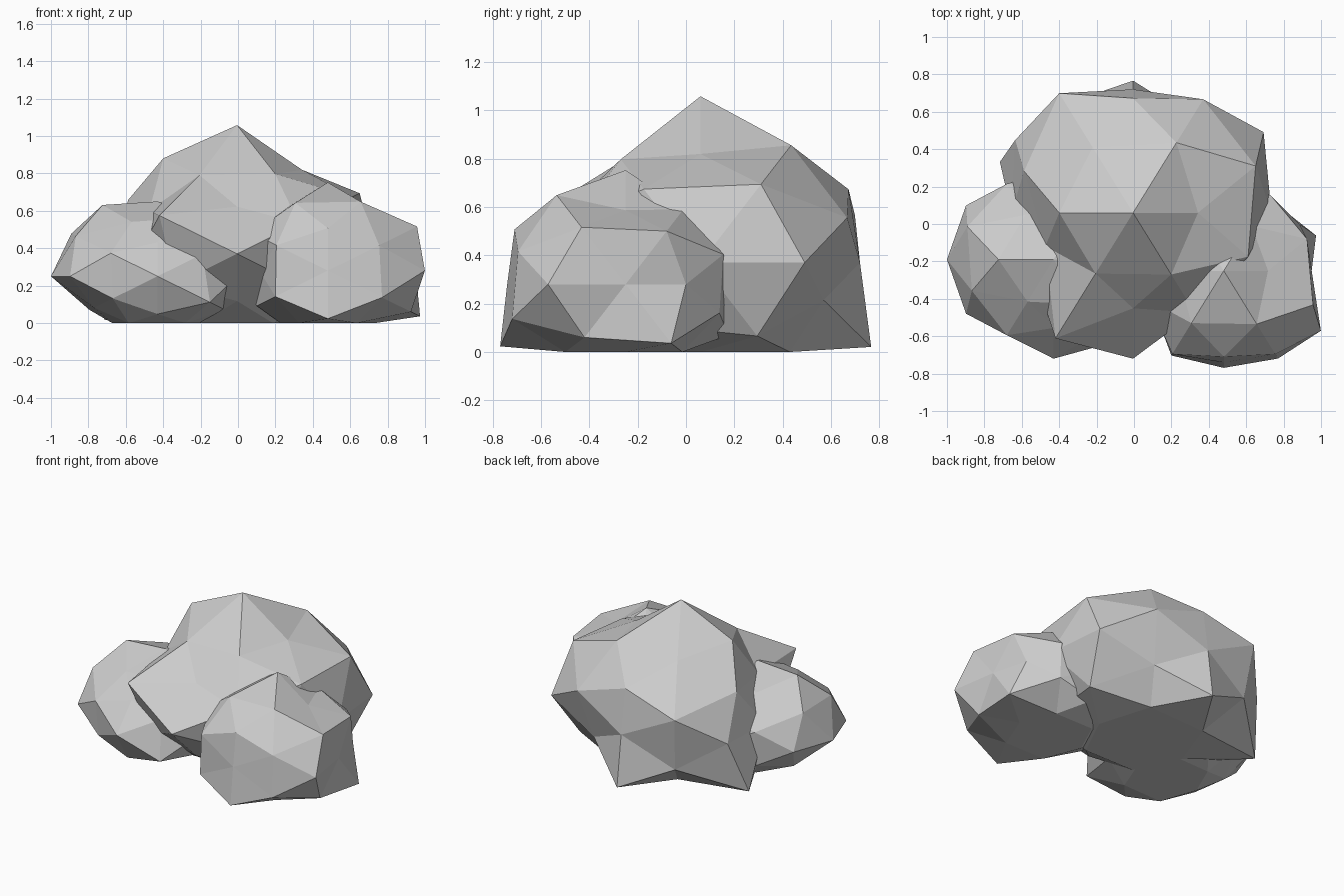
import bpy, bmesh
from itertools import product
from mathutils import Vector

# Geodesic directions: icosahedron corners plus edge midpoints, sorted top to bottom
def directions():
    found = set()
    for a, b, c in ((0.526, 0, 0.851), (0.309, 0.5, 0.809), (0, 0, 1)):
        for s in product((-1, 1), repeat=3):
            p = (a * s[0], b * s[1], c * s[2])
            for k in range(3):
                q = p[k:] + p[:k]
                found.add(tuple(round(v, 3) + 0.0 for v in q))
    return sorted(found, key=lambda d: (-d[2], d[1], d[0]))

DIRS = directions()

# Boulder: geodesic ball with uneven radii, squashed in z and flattened on the ground
def boulder(name, centre, radii):
    bm = bmesh.new()
    verts = [bm.verts.new(Vector(d).normalized()) for d in DIRS]
    bmesh.ops.convex_hull(bm, input=verts)
    for v, d, r in zip(verts, DIRS, radii):
        v.co = (centre[0] + d[0] * r, centre[1] + d[1] * r,
                max(0.0, centre[2] + d[2] * r * 0.8))
    bmesh.ops.recalc_face_normals(bm, faces=bm.faces)
    mesh = bpy.data.meshes.new(name)
    bm.to_mesh(mesh)
    bm.free()
    ob = bpy.data.objects.new(name, mesh)
    bpy.context.collection.objects.link(ob)

# Radii run ring by ring from the top, front to back, left to right
boulder("main_boulder", (-0.005, 0.06, 0.37), [
    0.86, 0.75, 0.66, 0.65, 0.66, 0.70, 0.75, 0.60, 0.72,
    0.58, 0.76, 0.72, 0.81, 0.83, 0.66, 0.79, 0.75,
    0.78, 0.62, 0.65, 0.65, 0.74, 0.74, 0.82, 0.66,
    0.66, 0.60, 0.72, 0.63, 0.62, 0.65, 0.88, 0.76, 0.60, 0.83,
    0.62, 0.62, 0.70, 0.74, 0.65, 0.65, 0.65])

boulder("right_boulder", (0.48, -0.25, 0.28), [
    0.59, 0.47, 0.45, 0.56, 0.57, 0.45, 0.48, 0.54, 0.45,
    0.50, 0.59, 0.46, 0.55, 0.55, 0.55, 0.46, 0.50,
    0.49, 0.43, 0.61, 0.46, 0.47, 0.46, 0.475, 0.46,
    0.56, 0.58, 0.46, 0.48, 0.47, 0.55, 0.46, 0.61, 0.61, 0.50,
    0.50, 0.50, 0.47, 0.47, 0.48, 0.48, 0.48])

boulder("left_boulder", (-0.43, -0.19, 0.25), [
    0.50, 0.56, 0.48, 0.45, 0.48, 0.48, 0.48, 0.43, 0.45,
    0.54, 0.48, 0.57, 0.48, 0.50, 0.48, 0.50, 0.48,
    0.53, 0.55, 0.50, 0.57, 0.50, 0.55, 0.50, 0.48,
    0.48, 0.56, 0.48, 0.48, 0.42, 0.45, 0.45, 0.48, 0.48, 0.48,
    0.50, 0.48, 0.46, 0.48, 0.46, 0.46, 0.46])
